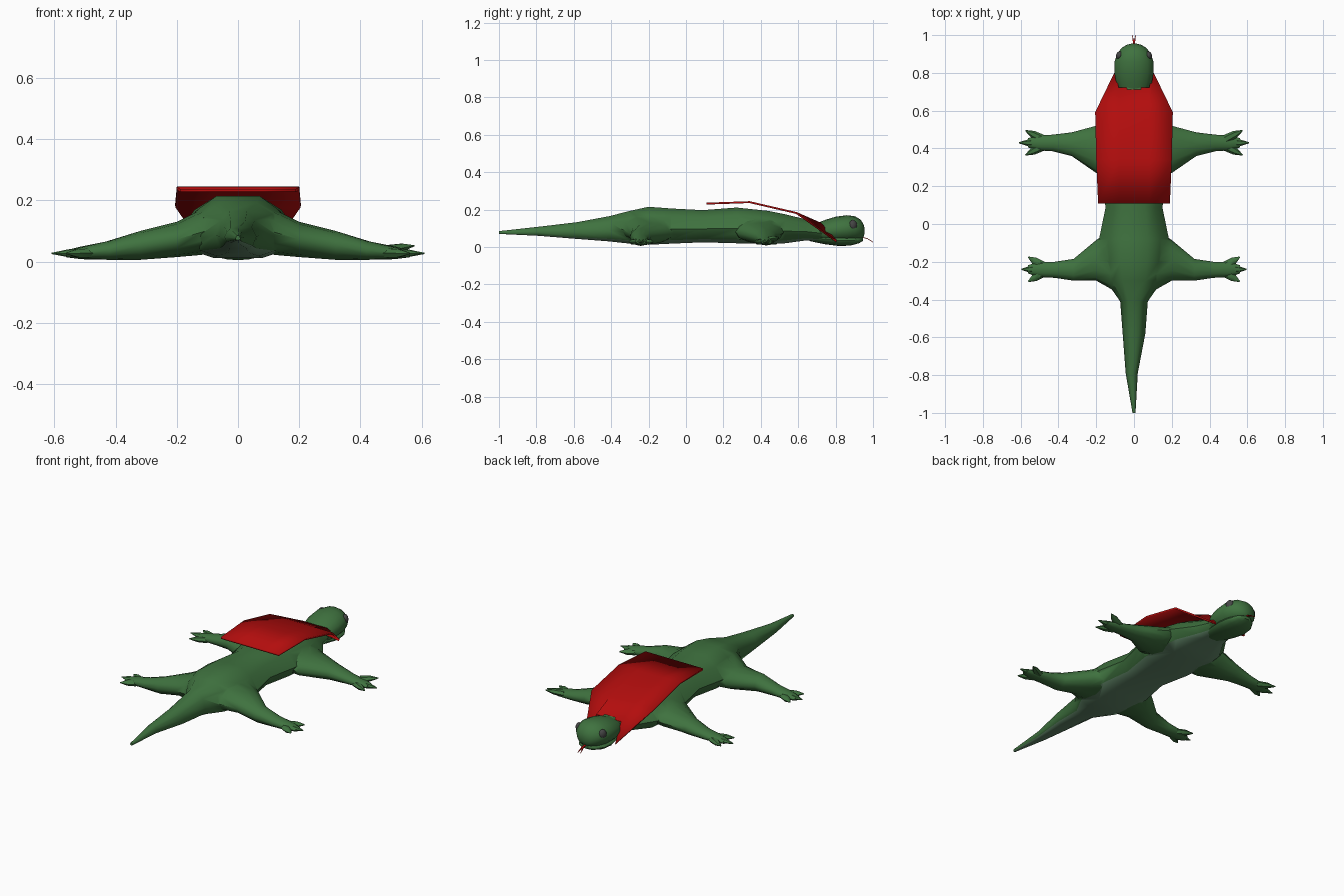
import bpy, bmesh
from math import cos, sin, pi, radians
from mathutils import Vector

if "Cube" in bpy.data.objects:
    bpy.data.objects.remove(bpy.data.objects["Cube"])


def material(name, rgb):
    m = bpy.data.materials.new(name)
    m.diffuse_color = (*rgb, 1)
    m.use_nodes = True
    m.node_tree.nodes["Principled BSDF"].inputs["Base Color"].default_value = m.diffuse_color
    return m


GREEN = material("green skin", (0.05, 0.17, 0.05))
BELLY = material("pale belly", (0.12, 0.24, 0.14))
RED = material("red", (0.45, 0.004, 0.004))
DARK = material("dark eye", (0.06, 0.06, 0.06))


def finish(bm, name, mats, angle=50):
    bmesh.ops.recalc_face_normals(bm, faces=bm.faces)
    me = bpy.data.meshes.new(name)
    bm.to_mesh(me)
    bm.free()
    ob = bpy.data.objects.new(name, me)
    bpy.context.collection.objects.link(ob)
    for m in mats:
        me.materials.append(m)
    smooth(ob, angle)
    return ob


def smooth(ob, angle=50):
    bpy.ops.object.select_all(action='DESELECT')
    bpy.context.view_layer.objects.active = ob
    ob.select_set(True)
    if angle:
        bpy.ops.object.shade_smooth_by_angle(angle=radians(angle))


def loft(bm, rings):
    """Skin a list of point rings and cap both ends."""
    vs = [[bm.verts.new(p) for p in r] for r in rings]
    n = len(vs[0])
    for a, b in zip(vs, vs[1:]):
        for i in range(n):
            j = (i + 1) % n
            bm.faces.new((a[i], a[j], b[j], b[i]))
    bm.faces.new(vs[0])
    bm.faces.new(vs[-1])


def ellipse_y(y, cx, hw, zt, zb, n=16):
    """Elliptical ring across the body axis."""
    return [(cx + hw * cos(2 * pi * i / n), y,
             (zt + zb) / 2 + (zt - zb) / 2 * sin(2 * pi * i / n)) for i in range(n)]


# Body with tail: y, centre x, half width, top, bottom
SECTION = [(0.4, 1), (0.75, 0.78), (1, 0.42), (0.8, 0.1), (0.45, 0),
           (-0.45, 0), (-0.8, 0.1), (-1, 0.42), (-0.75, 0.78), (-0.4, 1)]
STATIONS = [(-1, 0, .008, .085, .07), (-.79, -.012, .032, .108, .06),
            (-.58, 0, .06, .133, .043), (-.41, 0, .073, .165, .03),
            (-.3, 0, .15, .193, .018), (-.2, 0, .175, .215, .012), (-.08, 0, .185, .206, .018),
            (.09, 0, .15, .197, .025), (.27, 0, .19, .211, .02), (.44, 0, .195, .193, .018),
            (.53, 0, .185, .175, .02), (.64, 0, .11, .148, .035), (.76, 0, .075, .125, .03)]
bm = bmesh.new()
loft(bm, [[(cx + hw * u, y, zb + (zt - zb) * v) for u, v in SECTION]
          for y, cx, hw, zt, zb in STATIONS])
bm.normal_update()
bmesh.ops.recalc_face_normals(bm, faces=bm.faces)
for f in bm.faces:
    if f.normal.z < -0.75:
        f.material_index = 1
body = finish(bm, "body", [GREEN, BELLY])

# Legs: x, rear y, front y, top, bottom
FRONT = [(.04, .24, .53, .185, .05), (.12, .25, .53, .165, .03), (.2, .27, .52, .13, .02),
         (.33, .36, .485, .097, .01), (.43, .385, .473, .066, .008), (.51, .39, .468, .05, .009),
         (.56, .405, .455, .038, .014)]
HIND = [(.04, -.39, .0, .195, .04), (.12, -.345, -.03, .17, .022), (.2, -.3, -.085, .13, .015),
        (.32, -.3, -.185, .1, .006), (.42, -.285, -.2, .068, .006), (.51, -.28, -.2, .048, .008),
        (.56, -.262, -.218, .036, .014)]


def leg(name, rows, side):
    bm = bmesh.new()
    n = 12
    loft(bm, [[(side * x, (a + b) / 2 + (b - a) / 2 * cos(2 * pi * i / n),
                (t + z) / 2 + (t - z) / 2 * sin(2 * pi * i / n)) for i in range(n)]
              for x, a, b, t, z in rows])
    return finish(bm, name, [GREEN])


def toes(name, yc, side, reach, lift=0):
    bm = bmesh.new()
    for tip_x, dy, up in ((reach, 0, 0), (reach - .035, .065, lift), (reach - .035, -.065, 0)):
        base = Vector((side * .485, yc + dy * .3, .028 + up * .4))
        tip = Vector((side * tip_x, yc + dy, .027 + up))
        across = (tip - base).cross(Vector((0, 0, 1))).normalized()
        rings = []
        for t, r in ((0, .024), (.55, .02), (1, .003)):
            c = base.lerp(tip, t)
            rings.append([c + across * r * cos(k * pi / 3) +
                          Vector((0, 0, r * .75 * sin(k * pi / 3))) for k in range(6)])
        loft(bm, rings)
    finish(bm, name, [GREEN])


for side, word in ((-1, "left"), (1, "right")):
    for kind, rows, yc, reach in (("front", FRONT, .43, .61), ("hind", HIND, -.24, .595)):
        limb = leg(f"{word}_{kind}_leg", rows, side)
        lift = .025 if (word, kind) == ("right", "front") else 0
        toes(f"{word}_{kind}_toes", yc, side, reach, lift)
        # Fuse the leg into the body
        mod = body.modifiers.new("fuse", 'BOOLEAN')
        mod.operation, mod.solver, mod.object = 'UNION', 'EXACT', limb
        smooth(body, 0)
        bpy.ops.object.modifier_apply(modifier="fuse")
        bpy.data.objects.remove(limb)
smooth(body, 60)

# Head and lower jaw
bm = bmesh.new()
loft(bm, [ellipse_y(*r) for r in (
    (.705, 0, .078, .13, .03), (.75, 0, .095, .147, .022), (.8, 0, .104, .162, .02),
    (.86, 0, .103, .17, .023), (.905, 0, .088, .164, .03), (.935, 0, .062, .145, .04),
    (.95, 0, .035, .12, .055), (.955, 0, .012, .1, .075))])
finish(bm, "head", [GREEN])
bm = bmesh.new()
loft(bm, [ellipse_y(*r) for r in (
    (.66, 0, .06, .07, .032), (.74, 0, .078, .07, .015), (.82, 0, .09, .065, .005),
    (.88, 0, .082, .06, .008), (.925, 0, .056, .055, .02), (.945, 0, .025, .05, .032))])
finish(bm, "lower_jaw", [GREEN])

# Eyes
for side, word in ((-1, "left"), (1, "right")):
    bpy.ops.mesh.primitive_uv_sphere_add(segments=16, ring_count=10, radius=1,
                                         location=(side * .077, .893, .117))
    eye = bpy.context.object
    eye.name = f"{word}_eye"
    eye.scale = (.018, .023, .027)
    eye.rotation_euler.z = side * radians(30)
    eye.data.materials.append(DARK)
    smooth(eye)

# Forked tongue
bm = bmesh.new()


def strip(a, b, w0, w1):
    loft(bm, [[Vector(p) + Vector((dx * w, 0, dz * .002))
               for dx, dz in ((-1, -1), (1, -1), (1, 1), (-1, 1))]
              for p, w in ((a, w0), (b, w1))])


strip((0, .9, .062), (0, .97, .045), .007, .006)
for s in (-1, 1):
    strip((s * .003, .968, .046), (s * .009, 1.0, .026), .004, .001)
finish(bm, "tongue", [RED], 30)

# Cape: back sheet with two straps falling beside the neck
bm = bmesh.new()
rows = [(.11, .19, .232), (.34, .2, .24), (.59, .205, .182)]
grid = [[bm.verts.new((x, y, z)) for x in (-w, -.08, .08, w)] for y, w, z in rows]
grid.append([bm.verts.new(p) for p in ((-.1, .805, .03), (-.08, .72, .125),
                                       (.08, .72, .125), (.1, .805, .03))])
for a, b in zip(grid, grid[1:]):
    for i in range(3):
        bm.faces.new((a[i], a[i + 1], b[i + 1], b[i]))
cape = finish(bm, "cape", [RED], 20)
solid = cape.modifiers.new("thickness", 'SOLIDIFY')
solid.thickness = .01
solid.offset = 0
